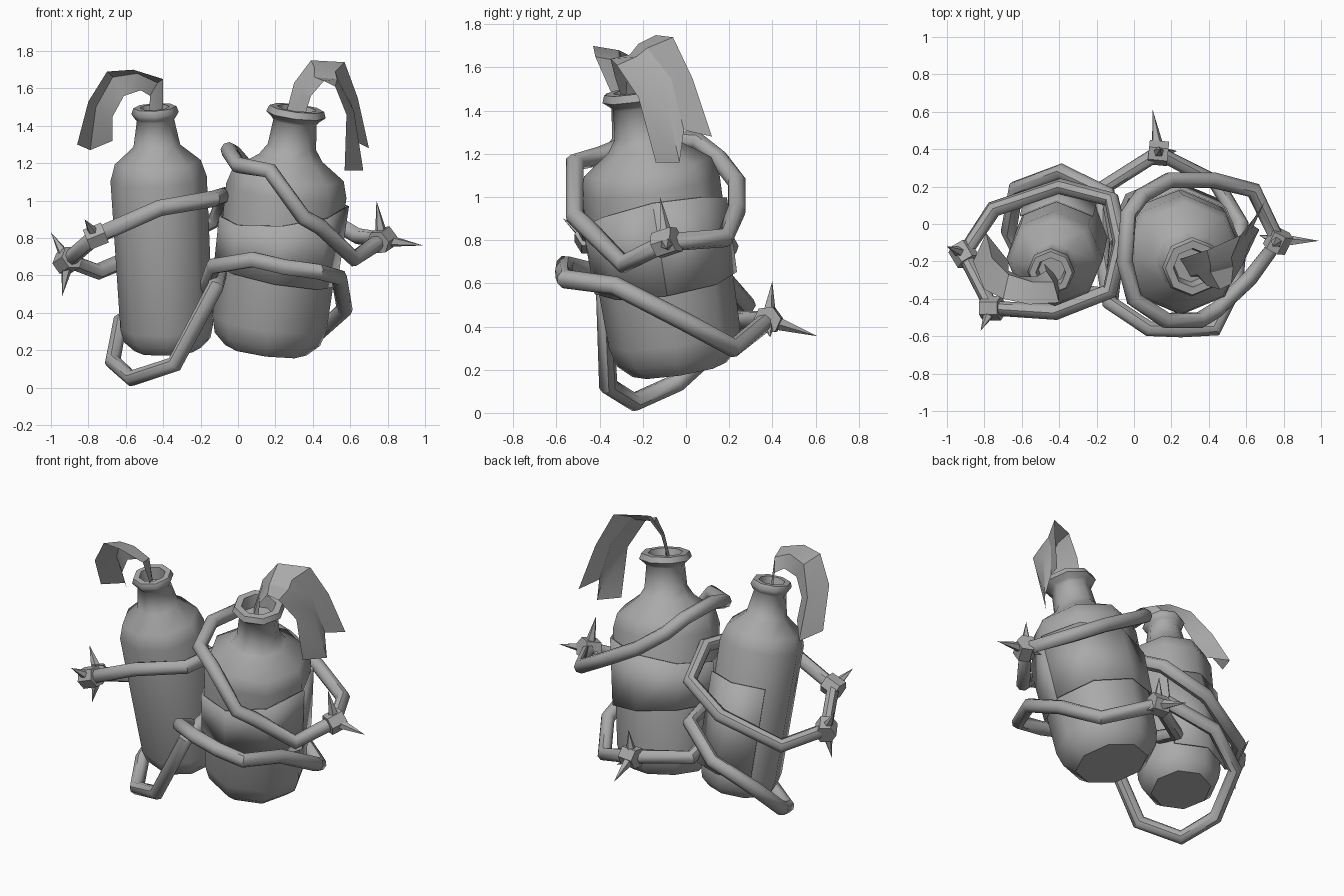
import bpy, bmesh, math
from mathutils import Vector, Matrix

if "Cube" in bpy.data.objects:
    bpy.data.objects.remove(bpy.data.objects["Cube"])

grey = bpy.data.materials.new("plain_grey")
grey.diffuse_color = (0.4, 0.4, 0.4, 1)
grey.use_nodes = True
grey.node_tree.nodes["Principled BSDF"].inputs["Base Color"].default_value = grey.diffuse_color


def finish(name, bm, smooth=35):
    me = bpy.data.meshes.new(name)
    bm.to_mesh(me)
    bm.free()
    ob = bpy.data.objects.new(name, me)
    bpy.context.collection.objects.link(ob)
    me.materials.append(grey)
    shade(ob, smooth)
    return ob


def shade(ob, angle):
    if not angle:
        return
    bpy.ops.object.select_all(action='DESELECT')
    ob.select_set(True)
    bpy.context.view_layer.objects.active = ob
    bpy.ops.object.shade_smooth_by_angle(angle=math.radians(angle))


def axis_matrix(base, top):
    d = (Vector(top) - Vector(base)).normalized()
    return Matrix.Translation(base) @ Vector((0, 0, 1)).rotation_difference(d).to_matrix().to_4x4()


def loft(bm, rows, closed):
    vs = [[bm.verts.new(p) for p in r] for r in rows]
    n = len(rows[0])
    for a, b in zip(vs, vs[1:]):
        for i in range(n if closed else n - 1):
            j = (i + 1) % n
            bm.faces.new((a[i], a[j], b[j], b[i]))
    return vs


def bottle(name, base, top, profile, sides=8):
    m = axis_matrix(base, top)
    rows = []
    for r, t in profile:
        rows.append([m @ Vector((r * math.cos(i * math.tau / sides),
                                 r * math.sin(i * math.tau / sides), t)) for i in range(sides)])
    bm = bmesh.new()
    vs = loft(bm, rows, True)
    bm.faces.new(vs[0][::-1])
    bm.faces.new(vs[-1])
    ob = finish(name, bm, 50)
    for p in ob.data.polygons:          # flat base and plug
        if len(p.vertices) > 4:
            p.use_smooth = False
    return m


# Bottles: (radius, height along the axis)
big_m = bottle("large_bottle", (.15, -.03, .20), (.315, -.235, 1.5),
               [(.22, 0), (.284, .06), (.308, .15), (.324, .87), (.298, .96), (.17, 1.05), (.13, 1.11), (.117, 1.245),
                (.13, 1.26), (.16, 1.285), (.147, 1.32), (.105, 1.32), (.09, 1.24)])
small_m = bottle("small_bottle", (-.375, -.01, .205), (-.445, -.26, 1.5),
                 [(.18, 0), (.231, .05), (.248, .12), (.258, .93), (.23, 1.02), (.125, 1.11), (.10, 1.25),
                  (.112, 1.265), (.127, 1.29), (.115, 1.32), (.08, 1.32), (.07, 1.24)])


def label(name, m, radius, a0, a1, steps, low, high):
    """Thin paper strip wrapped on a bottle; low and high give edge heights by angle."""
    bm = bmesh.new()
    rows = [[], []]
    for i in range(steps + 1):
        a = math.radians(a0 + (a1 - a0) * i / steps)
        for row, f in zip(rows, (low, high)):
            t = f(a)
            row.append(m @ Vector((radius(t) * math.cos(a), radius(t) * math.sin(a), t)))
    loft(bm, rows, False)
    ob = finish(name, bm)
    s = ob.modifiers.new("paper", 'SOLIDIFY')
    s.thickness = .009


# Large bottle: tilted wrap; small bottle: a panel on the back
label("large_label", big_m, lambda t: .308 + .016 * (t - .15) / .72 + .02, 0, 360, 8,
      lambda a: .41 - .02 * math.cos(a), lambda a: .76 + .07 * math.cos(a) + .03 * min(math.sin(a), 0))
label("small_label", small_m, lambda t: .256 + .022, 45, 135, 2,
      lambda a: .14, lambda a: .72)


def tube(name, pts):
    cu = bpy.data.curves.new(name, 'CURVE')
    cu.dimensions = '3D'
    cu.bevel_depth = .044
    cu.bevel_resolution = 2
    sp = cu.splines.new('POLY')
    sp.points.add(len(pts) - 1)
    for p, c in zip(sp.points, pts):
        p.co = (*c, 1)
    sp.use_cyclic_u = True
    ob = bpy.data.objects.new(name, cu)
    bpy.context.collection.objects.link(ob)
    bpy.ops.object.select_all(action='DESELECT')
    ob.select_set(True)
    bpy.context.view_layer.objects.active = ob
    bpy.ops.object.convert(target='MESH')
    ob = bpy.context.view_layer.objects.active
    ob.data.materials.clear()
    ob.data.materials.append(grey)
    shade(ob, 46)


# Vine loops
N_right, N_back = (.77, -.09, .79), (.13, .38, .43)
N_front, N_left = (-.76, -.45, .81), (-.91, -.16, .68)
tube("upper_large_vine", [N_right, (.62, -.29, .69), (.44, -.46, .86), (.35, -.515, .91), (.17, -.515, 1.16),
                          (.0, -.40, 1.19), (-.05, -.20, 1.27), (-.03, .05, 1.26), (.04, .15, 1.18),
                          (.19, .235, 1.07), (.42, .235, .94), (.64, .18, .81)])
tube("lower_large_vine", [N_back, (.44, .22, .30), (.57, .0, .42), (.54, -.33, .59), (.43, -.56, .62),
                          (.25, -.565, .645), (.08, -.56, .685), (-.13, -.42, .65), (-.17, -.15, .53),
                          (-.17, .19, .43)])
tube("upper_small_vine", [N_front, (-.42, -.47, .96), (-.13, -.36, 1.01), (-.07, -.10, 1.03), (-.12, .13, .90),
                          (-.39, .20, .77), (-.75, .08, .62), N_left])
tube("lower_small_vine", [(-.34, -.36, .125), (-.57, -.24, .05), (-.67, -.04, .14), (-.63, .19, .35),
                          (-.39, .28, .50), (-.14, .16, .64), (-.09, -.1, .66), (-.12, -.38, .54)])


# Thorn joints: a faceted collar with tapering thorns
def thorn_joint(name, centre, along, tips):
    c = Vector(centre)
    bm = bmesh.new()
    d = Vector(along).normalized() * .052
    bmesh.ops.create_cone(bm, cap_ends=True, segments=6, radius1=.066, radius2=.066, depth=.104,
                          matrix=axis_matrix(c, c + d))
    for tip in tips:
        v = Vector(tip) - c
        bmesh.ops.create_cone(bm, cap_ends=True, segments=5, radius1=.04, radius2=0, depth=v.length,
                              matrix=axis_matrix(c, tip) @ Matrix.Translation((0, 0, v.length / 2)))
    finish(name, bm, 0)


thorn_joint("right_thorn_joint", N_right, (.15, .3, .1),
            [(.99, -.09, .76), (.74, -.12, 1.0), (.67, -.06, .77)])
thorn_joint("back_thorn_joint", N_back, (1, -.1, 0),
            [(.10, .61, .355), (.14, .40, .61), (.23, .39, .35)])
thorn_joint("front_thorn_joint", N_front, (1, 0, .4),
            [(-.82, -.57, .90)])
thorn_joint("left_thorn_joint", N_left, (.3, -.5, .2),
            [(-1.0, -.12, .83), (-.94, -.18, .49)])


def rag(name, rows):
    bm = bmesh.new()
    loft(bm, rows, False)
    finish(name, bm, 25)


# Cloth wicks, each row running across the strip
rag("large_rag", [
    [(.34, -.28, 1.40), (.30, -.28, 1.40), (.27, -.23, 1.40), (.24, -.19, 1.40)],
    [(.39, -.33, 1.56), (.34, -.27, 1.57), (.33, -.22, 1.61), (.30, -.17, 1.63)],
    [(.46, -.35, 1.64), (.41, -.26, 1.66), (.41, -.22, 1.71), (.39, -.14, 1.75)],
    [(.52, -.32, 1.61), (.53, -.23, 1.65), (.52, -.18, 1.69), (.57, -.06, 1.74)],
    [(.58, -.22, 1.46), (.62, -.10, 1.48), (.59, -.07, 1.55), (.64, .03, 1.55)],
    [(.57, -.14, 1.16), (.67, -.03, 1.16), (.64, -.01, 1.31), (.70, .12, 1.28)]])
rag("small_rag", [
    [(-.40, -.31, 1.40), (-.43, -.26, 1.40), (-.48, -.21, 1.40)],
    [(-.40, -.42, 1.65), (-.43, -.31, 1.63), (-.47, -.25, 1.56)],
    [(-.56, -.43, 1.70), (-.54, -.31, 1.68), (-.52, -.28, 1.59)],
    [(-.70, -.40, 1.69), (-.67, -.27, 1.66), (-.61, -.28, 1.56)],
    [(-.80, -.35, 1.53), (-.76, -.18, 1.50), (-.67, -.25, 1.45)],
    [(-.86, -.20, 1.30), (-.79, -.05, 1.27), (-.67, -.20, 1.32)]])
